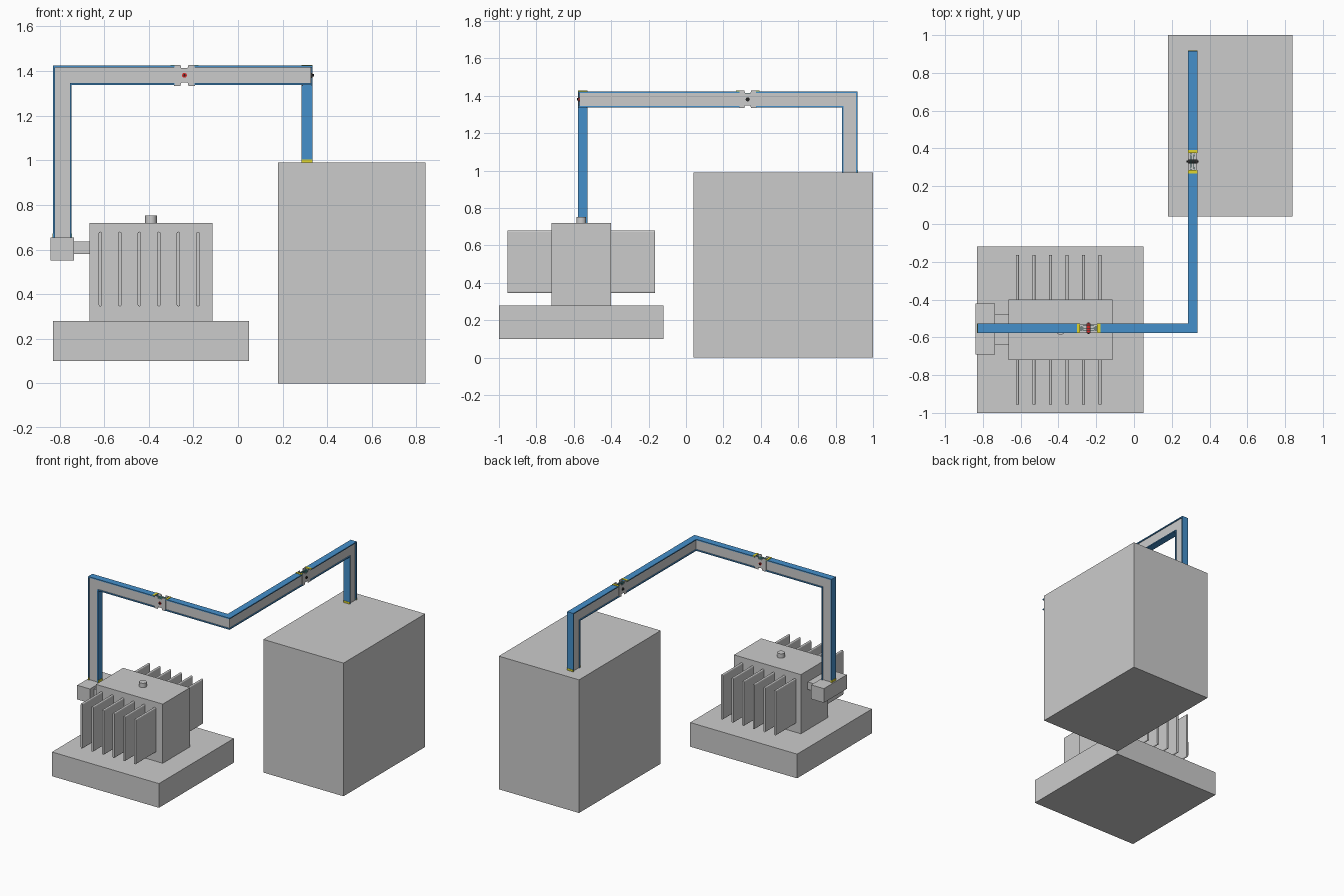
import bpy, bmesh, math
from mathutils import Matrix, Vector

if "Cube" in bpy.data.objects:
    bpy.data.objects.remove(bpy.data.objects["Cube"])


def mat(name, col):
    m = bpy.data.materials.new(name)
    m.diffuse_color = (*col, 1)
    m.use_nodes = True
    m.node_tree.nodes["Principled BSDF"].inputs["Base Color"].default_value = m.diffuse_color
    return m


BLUE = mat("blue_paint", (0.06, 0.28, 0.6))
YELLOW = mat("yellow_tag", (0.75, 0.68, 0.03))
TEAL = mat("teal_insulation", (0.1, 0.4, 0.4))
BLACK = mat("black_steel", (0.02, 0.02, 0.02))
RED = mat("red_washer", (0.7, 0.02, 0.02))


def finish(name, bm, m=None, place=None):
    bmesh.ops.recalc_face_normals(bm, faces=bm.faces)
    me = bpy.data.meshes.new(name)
    bm.to_mesh(me)
    bm.free()
    ob = bpy.data.objects.new(name, me)
    bpy.context.collection.objects.link(ob)
    if m:
        me.materials.append(m)
    if place:
        ob.matrix_world = place
    return ob


def boxes(name, specs, m=None, place=None):
    """Each spec is (x0, x1, y0, y1, z0, z1)."""
    bm = bmesh.new()
    for x0, x1, y0, y1, z0, z1 in specs:
        t = Matrix.Translation(((x0 + x1) / 2, (y0 + y1) / 2, (z0 + z1) / 2))
        s = Matrix.Diagonal((x1 - x0, y1 - y0, z1 - z0, 1))
        bmesh.ops.create_cube(bm, size=1, matrix=t @ s)
    return finish(name, bm, m, place)


def prisms(name, outlines, m=None, place=None):
    """Each outline is (points, start, extrusion); points are 3D."""
    bm = bmesh.new()
    for pts, vec in outlines:
        f = bm.faces.new([bm.verts.new(p) for p in pts])
        ext = bmesh.ops.extrude_face_region(bm, geom=[f])
        bmesh.ops.translate(bm, vec=Vector(vec), verts=[
            v for v in ext["geom"] if isinstance(v, bmesh.types.BMVert)])
    # keep the starting cap so every prism is closed
    return finish(name, bm, m, place)


def cylinder(name, r, depth, n, matrix, m=None):
    bm = bmesh.new()
    bmesh.ops.create_cone(bm, cap_ends=True, segments=n, radius1=r, radius2=r, depth=depth)
    return finish(name, bm, m, matrix)


# Cabinet and transformer
boxes("switch_cabinet", [(0.18, 0.84, 0.04, 1.0, 0, 0.99)])
boxes("plinth", [(-0.83, 0.05, -1.0, -0.12, 0.1, 0.28)])
boxes("transformer_tank", [(-0.665, -0.115, -0.72, -0.4, 0.28, 0.72)])
boxes("terminal_box", [(-0.84, -0.735, -0.69, -0.42, 0.55, 0.655)])
boxes("terminal_neck", [(-0.735, -0.665, -0.64, -0.48, 0.58, 0.635)])
cylinder("filler_cap", 0.026, 0.032, 24, Matrix.Translation((-0.39, -0.56, 0.736)))
bpy.context.view_layer.objects.active = bpy.data.objects["filler_cap"]
bpy.data.objects["filler_cap"].select_set(True)
bpy.ops.object.shade_smooth_by_angle()

# Cooling fins with rounded top and bottom edges
R = 0.008
fins = []
for i in range(6):
    cx = -0.617 + 0.0875 * i
    for y0 in (-0.955, -0.4):
        pts = []
        for k in range(14):
            a = math.pi * (k if k < 7 else k - 1) / 6
            z = 0.672 if k < 7 else 0.353
            pts.append((cx + R * math.cos(a), y0, z + R * math.sin(a)))
        fins.append((pts, (0, 0.235, 0)))
prisms("cooling_fins", fins)

# Busbar duct: grey housing with wide blue flanges
YC, XC = -0.552, 0.31
W, B, T = 0.025, 0.018, 0.008
Z0, Z1 = 1.338, 1.424
X0, X1 = -0.829, -0.746
Y0, Y1 = 0.835, 0.917
J1, J2, G = -0.24, 0.33, 0.045
flanges = []
for za in (Z0, Z1 - T):
    zb = za + T
    left = X0 if za > Z0 else X1 - T
    back = Y1 if za > Z0 else Y0 + T
    flanges += [(left, J1 - G, YC - W, YC + W, za, zb),
                (J1 + G, XC + W, YC - W, YC + W, za, zb),
                (XC - W, XC + W, YC + W, J2 - G, za, zb),
                (XC - W, XC + W, J2 + G, back, za, zb)]
flanges += [(X0, X0 + T, YC - W, YC + W, 0.655, Z1 - T),
            (X1 - T, X1, YC - W, YC + W, 0.655, Z0),
            (XC - W, XC + W, Y1 - T, Y1, 0.99, Z1 - T),
            (XC - W, XC + W, Y0, Y0 + T, 0.99, Z0)]
boxes("duct_flanges", flanges, BLUE)
boxes("duct_housing", [
    (X0 + T, X1 - T, YC - B, YC + B, 0.655, Z0 + T),
    (X0 + T, J1 - G, YC - B, YC + B, Z0 + T, Z1 - T),
    (J1 + G, XC + B, YC - B, YC + B, Z0 + T, Z1 - T),
    (XC - B, XC + B, YC + B, J2 - G, Z0 + T, Z1 - T),
    (XC - B, XC + B, J2 + G, Y1 - T, Z0 + T, Z1 - T),
    (XC - B, XC + B, Y0 + T, Y1 - T, 0.99, Z0 + T)])

# Yellow tags at the duct ends
boxes("duct_end_tags", [
    (X1 - T, X1 + 0.002, YC - W, YC + W, 0.655, 0.672),
    (X0 - 0.002, X0 + T, YC - W, YC + W, 0.655, 0.672),
    (XC - W, XC + W, Y0 - 0.002, Y0 + T, 0.988, 1.004),
    (XC - W, XC + W, Y1 - T, Y1 + 0.002, 0.988, 1.004)], YELLOW)


def joint(name, place, washer):
    """Bolted joint: notched cover plates, stacked bars, bolt and tags."""
    hx, hz = 0.047, 0.047
    quarter = [(hx, 0.03), (hx, hz), (0.018, hz), (0.014, 0.032)]
    top = quarter + [(-x, z) for x, z in reversed(quarter)]
    outline = top + [(-x, -z) for x, z in top]
    prisms(name + "_cover_plates",
           [([(x, y, z) for x, z in outline], (0, 0.003, 0)) for y in (-0.022, 0.019)], None, place)
    bars = []
    for o in (-0.013, -0.0065, 0, 0.0065, 0.013):
        path = [(-0.055, o * 0.6), (-0.025, o), (0.025, o), (0.055, o * 0.6)]
        pts = [(x, y - 0.001, -0.033) for x, y in path]
        pts += [(x, y + 0.001, -0.033) for x, y in reversed(path)]
        bars.append((pts, (0, 0, 0.066)))
    prisms(name + "_bars", bars, TEAL, place)
    rot = Matrix.Rotation(math.pi / 2, 4, 'X')
    cylinder(name + "_bolt", 0.006, 0.062, 6, place @ rot, BLACK)
    cylinder(name + "_washer", 0.011, 0.05, 16, place @ rot, washer)
    h = (Z1 - Z0) / 2
    boxes(name + "_tags", [
        (min(s * G, s * 0.062), max(s * G, s * 0.062), -W, W, h - 0.004, h + 0.003)
        for s in (-1, 1)], YELLOW, place)


ZM = (Z0 + Z1) / 2
joint("first_joint", Matrix.Translation((J1, YC, ZM)), RED)
joint("second_joint", Matrix.Translation((XC, J2, ZM)) @ Matrix.Rotation(math.pi / 2, 4, 'Z'), BLACK)
